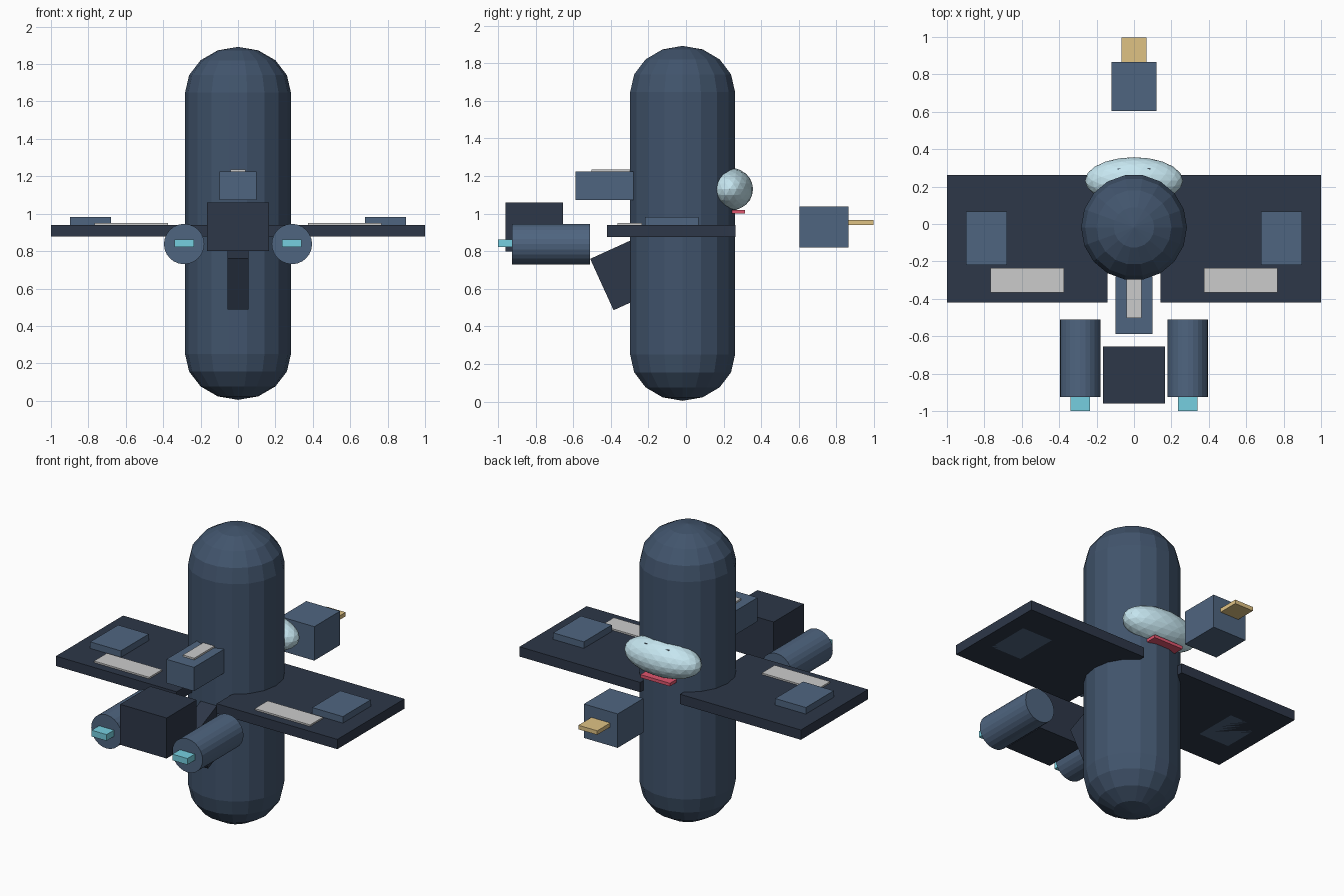
import bpy, bmesh, math
from mathutils import Vector, Matrix

if "Cube" in bpy.data.objects:
    bpy.data.objects.remove(bpy.data.objects["Cube"])


def material(name, hexcode):
    rgb = [int(hexcode[i:i + 2], 16) / 255 for i in (0, 2, 4)]
    lin = [c / 12.92 if c < 0.04 else ((c + 0.055) / 1.055) ** 2.4 for c in rgb]
    m = bpy.data.materials.new(name)
    m.diffuse_color = (*lin, 1)
    m.use_nodes = True
    m.node_tree.nodes["Principled BSDF"].inputs["Base Color"].default_value = m.diffuse_color
    return m


HULL = material("hull_blue", "41546c")
DARK = material("dark_navy", "2d3748")
STEEL = material("steel_blue", "4f6580")
GLASS = material("pale_glass", "c6e6f0")
CYAN = material("cyan_glow", "76cfe0")
WHITE = material("white_stripe", "dadcde")
GOLD = material("gold_tip", "dfc284")
RED = material("red_stripe", "e0566f")


def finish(name, bm, mat):
    bmesh.ops.recalc_face_normals(bm, faces=bm.faces)
    me = bpy.data.meshes.new(name)
    bm.to_mesh(me)
    bm.free()
    me.materials.append(mat)
    ob = bpy.data.objects.new(name, me)
    bpy.context.collection.objects.link(ob)
    return ob


def box(name, x, y, z, mat):
    """Box from (min, max) ranges on each axis."""
    bm = bmesh.new()
    bmesh.ops.create_cube(bm, size=1)
    bmesh.ops.scale(bm, vec=[r[1] - r[0] for r in (x, y, z)], verts=bm.verts)
    bmesh.ops.translate(bm, vec=[(r[0] + r[1]) / 2 for r in (x, y, z)], verts=bm.verts)
    return finish(name, bm, mat)


def side_boxes(name, x, y, z, mat):
    """The same box on both sides of x = 0."""
    box(name + "_right", x, y, z, mat)
    box(name + "_left", (-x[1], -x[0]), y, z, mat)


# upright capsule hull: half profile spun around z
R, CAP, LOW, HIGH, SIDES = 0.283, 0.245, 0.25, 1.647, 18
arc = [math.radians(a) for a in (0, 22.5, 45, 67.5, 90)]
profile = [(R * math.cos(a), LOW - CAP * math.sin(a)) for a in reversed(arc)]
profile += [(R * math.cos(a), HIGH + CAP * math.sin(a)) for a in arc]
bm = bmesh.new()
vs = [bm.verts.new((r, 0, z)) for r, z in profile]
es = [bm.edges.new(p) for p in zip(vs, vs[1:])]
bmesh.ops.spin(bm, geom=vs + es, cent=(0, 0, 0), axis=(0, 0, 1),
               angle=math.tau, steps=SIDES, use_duplicate=False)
bmesh.ops.remove_doubles(bm, verts=bm.verts, dist=1e-4)
bmesh.ops.translate(bm, vec=(0, -0.018, 0), verts=bm.verts)
finish("hull", bm, HULL)

# wings with raised pods and pale stripes
side_boxes("wing", (0.142, 1.0), (-0.42, 0.262), (0.877, 0.94), DARK)
side_boxes("wing_pod", (0.68, 0.898), (-0.218, 0.066), (0.877, 0.982), STEEL)
side_boxes("wing_stripe", (0.375, 0.768), (-0.365, -0.234), (0.93, 0.95), WHITE)

# faceted glass canopy, with the seat block inside and red trim below
bm = bmesh.new()
bmesh.ops.create_icosphere(bm, subdivisions=3, radius=1)
bmesh.ops.scale(bm, vec=(0.262, 0.125, 0.115), verts=bm.verts)
bmesh.ops.translate(bm, vec=(0, 0.232, 1.13), verts=bm.verts)
finish("canopy", bm, GLASS)
box("seat_block", (-0.088, 0.088), (0.12, 0.298), (1.06, 1.222), DARK)
box("canopy_trim", (-0.105, 0.105), (0.244, 0.313), (1.0, 1.02), RED)

# engines with glowing nozzles
for side, sx in (("right", 1), ("left", -1)):
    bm = bmesh.new()
    bmesh.ops.create_cone(bm, cap_ends=True, segments=24, radius1=0.108,
                          radius2=0.108, depth=0.415)
    bmesh.ops.transform(bm, matrix=Matrix.Translation((sx * 0.288, -0.717, 0.838))
                        @ Matrix.Rotation(math.pi / 2, 4, 'X'), verts=bm.verts)
    finish("engine_" + side, bm, STEEL)
side_boxes("engine_glow", (0.234, 0.34), (-1.0, -0.86), (0.822, 0.862), CYAN)

# block between the engines
box("front_block", (-0.165, 0.165), (-0.96, -0.655), (0.80, 1.06), DARK)

# upper front housing with stripe
box("front_housing", (-0.098, 0.098), (-0.587, -0.28), (1.072, 1.225), STEEL)
box("housing_stripe", (-0.04, 0.04), (-0.502, -0.295), (1.215, 1.236), WHITE)

# tilted fin under the housing
fin = box("tilted_fin", (-0.057, 0.057), (-0.13, 0.13), (-0.15, 0.15), DARK)
fin.location = (0, -0.329, 0.677)
fin.rotation_euler = (math.radians(24.5), 0, 0)

# detached rear block with gold tip
box("rear_block", (-0.12, 0.12), (0.603, 0.865), (0.82, 1.038), STEEL)
box("rear_tip", (-0.067, 0.067), (0.80, 0.997), (0.94, 0.966), GOLD)
